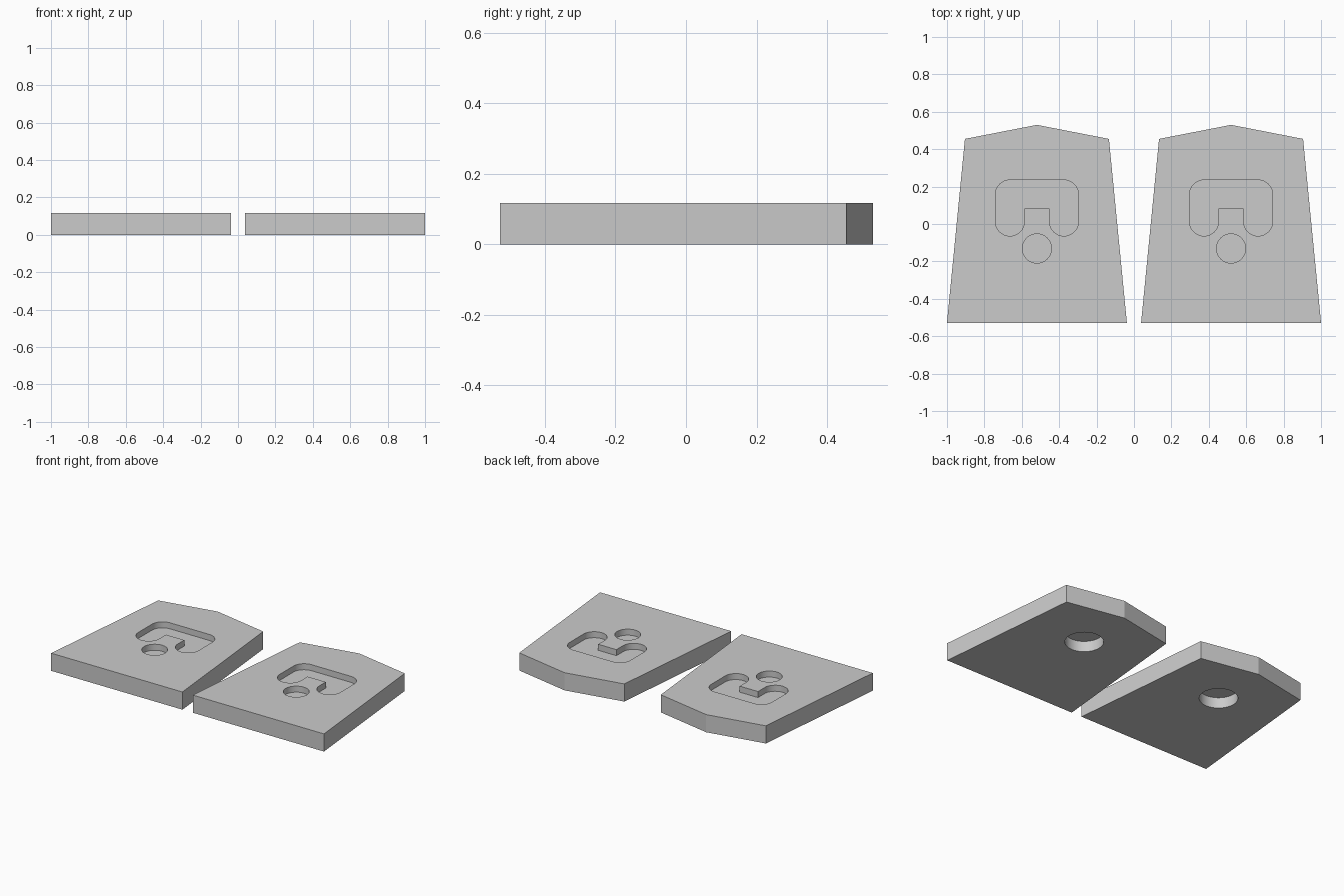
import bpy, bmesh, math

if "Cube" in bpy.data.objects:
    bpy.data.objects.remove(bpy.data.objects["Cube"])

T = 0.117          # plate thickness
CX = 0.519         # plate centre offset from x = 0
R = 0.0775         # radius of slot ends and corners

grey = bpy.data.materials.new("plain grey")
grey.diffuse_color = (0.6, 0.6, 0.6, 1)
grey.use_nodes = True
grey.node_tree.nodes["Principled BSDF"].inputs["Base Color"].default_value = grey.diffuse_color


def arc(cx, cy, r, a0, a1, n):
    """Points on an arc, angles in degrees."""
    return [(cx + r * math.cos(math.radians(a0 + (a1 - a0) * i / n)),
             cy + r * math.sin(math.radians(a0 + (a1 - a0) * i / n)))
            for i in range(n + 1)]


def prism(name, pts, z0, z1, cx):
    """Extrude a counter-clockwise outline from z0 to z1."""
    bm = bmesh.new()
    face = bm.faces.new([bm.verts.new((x + cx, y, z0)) for x, y in pts])
    ext = bmesh.ops.extrude_face_region(bm, geom=[face])
    top = [v for v in ext["geom"] if isinstance(v, bmesh.types.BMVert)]
    bmesh.ops.translate(bm, verts=top, vec=(0, 0, z1 - z0))
    bmesh.ops.recalc_face_normals(bm, faces=bm.faces[:])
    mesh = bpy.data.meshes.new(name)
    bm.to_mesh(mesh)
    bm.free()
    mesh.materials.append(grey)
    ob = bpy.data.objects.new(name, mesh)
    bpy.context.collection.objects.link(ob)
    return ob


# Tapered five-sided outline with a shallow peak
plate = [(-0.481, -0.528), (0.481, -0.528), (0.385, 0.455),
         (0, 0.53), (-0.385, 0.455)]

# U-shaped slot: square notch, round leg ends, rounded upper corners
lx, ly, ty = 0.1445, 0.0135, 0.235
slot = ([(-0.067, 0.083)]
        + arc(-lx, ly, R, 0, -180, 20)
        + arc(-lx, ty - R, R, 180, 90, 10)
        + arc(lx, ty - R, R, 90, 0, 10)
        + arc(lx, ly, R, 0, -180, 20)
        + [(0.067, 0.083)])
slot.reverse()

dot = arc(0, -0.131, 0.078, 0, 360, 48)[:-1]
pocket = arc(0, 0.16, 0.115, 0, 360, 48)[:-1]

for side, cx in (("left", -CX), ("right", CX)):
    body = prism(side + "_plate", plate, 0, T, cx)
    # Recesses in the top, and a round blind pocket underneath
    cutters = [prism("slot_cutter", slot, T - 0.04, T + 0.1, cx),
               prism("dot_cutter", dot, T - 0.04, T + 0.1, cx),
               prism("pocket_cutter", pocket, -0.1, 0.07, cx)]
    for c in cutters:
        c.hide_render = True
        mod = body.modifiers.new(c.name, 'BOOLEAN')
        mod.operation = 'DIFFERENCE'
        mod.solver = 'EXACT'
        mod.object = c
    bpy.context.view_layer.update()
    mesh = bpy.data.meshes.new_from_object(
        body.evaluated_get(bpy.context.evaluated_depsgraph_get()))
    body.modifiers.clear()
    body.data = mesh
    for c in cutters:
        bpy.data.objects.remove(c)
    # Smooth round walls, sharp rims
    bpy.ops.object.select_all(action='DESELECT')
    body.select_set(True)
    bpy.context.view_layer.objects.active = body
    bpy.ops.object.shade_smooth_by_angle(angle=math.radians(10))
